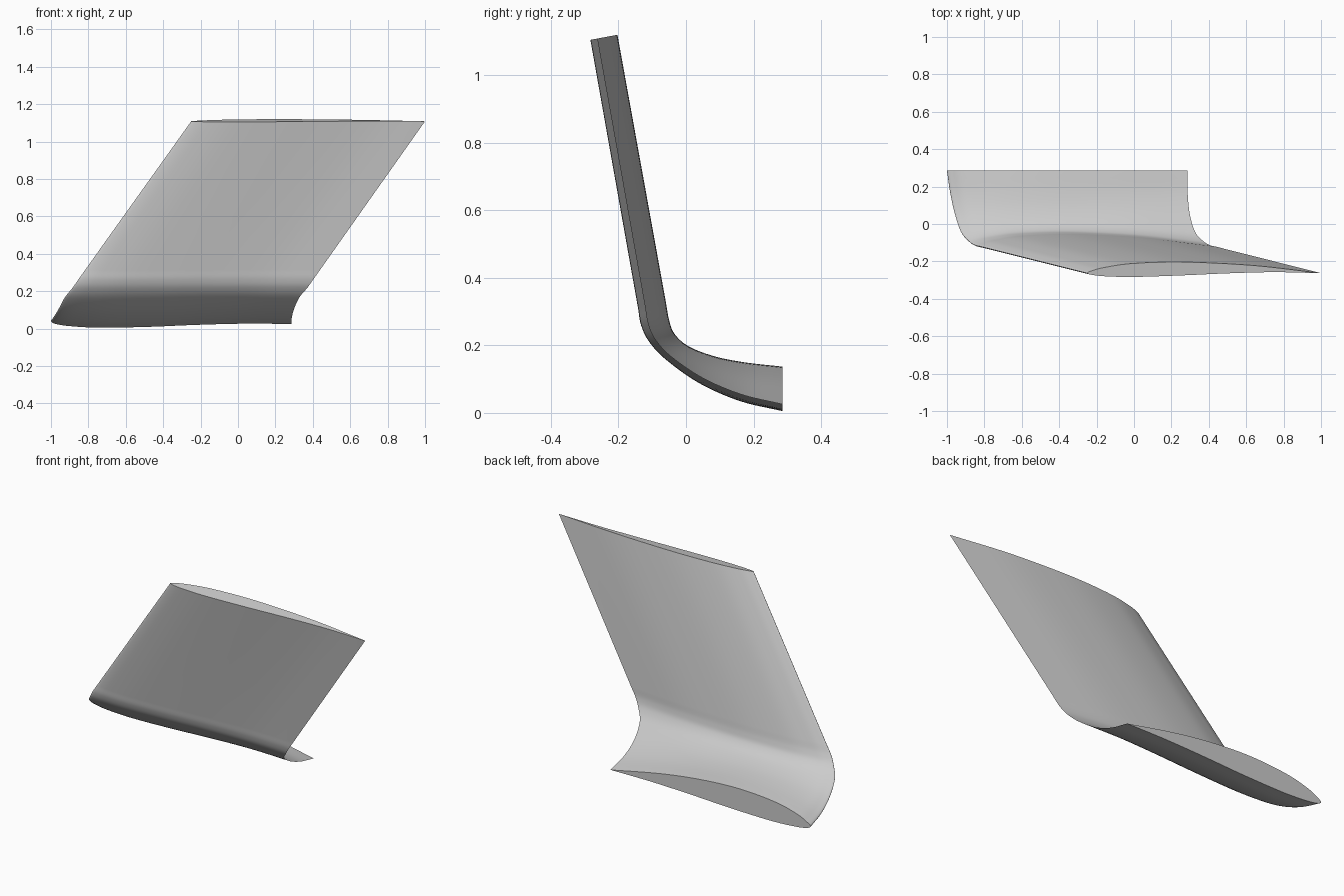
import bpy, bmesh, math
from mathutils import Vector

cube = bpy.data.objects.get("Cube")
if cube:
    bpy.data.objects.remove(cube)


def smooth_path(points, steps):
    """Catmull-Rom curve through points of any dimension."""
    pts = [Vector(p) for p in points]
    pts = [2 * pts[0] - pts[1]] + pts + [2 * pts[-1] - pts[-2]]
    out = []
    for i in range(1, len(pts) - 2):
        a, b, c, d = pts[i - 1:i + 3]
        for k in range(steps):
            t = k / steps
            out.append(0.5 * (2 * b + (c - a) * t + (2 * a - 5 * b + 4 * c - d) * t ** 2
                              + (3 * b - a - 3 * c + d) * t ** 3))
    return out + [pts[-2]]


# Aerofoil loop: chord fraction, thickness fraction at the root, same at the tip
aerofoil = [(1, .16, .25), (.75, .64, .71), (.55, .9, .92), (.36, 1, 1), (.18, .89, .88),
            (.07, .65, .62), (.02, .43, .41), (0, .28, .26), (.02, .16, .14), (.08, .07, .04),
            (.2, .01, 0), (.4, .04, .1), (.6, .12, .24), (.8, .17, .32), (1, .16, .25)]
section = smooth_path(aerofoil, 6)[:-1]

# Span stations: outer skin y z, inner skin y z, leading x, trailing x, tip blend
bend_end = (-.133, .26, -.05, .275, -.853, .403, 1)
tip = (-.283, 1.105, -.203, 1.12, -.25, 1, 1)
blade_start = tuple(Vector(bend_end).lerp(Vector(tip), .06))
stations = [(.286, .004, .286, .137, -1, .285, 0),
            (.16, .034, .172, .15, -.982, .287, .25),
            (.04, .087, .083, .168, -.957, .299, .5),
            (-.06, .158, .008, .197, -.925, .328, .75),
            (-.11, .212, -.034, .234, -.885, .37, .95),
            bend_end, blade_start]
span = smooth_path(stations, 6) + [Vector(tip)]

# Loft the sections along the span
bm = bmesh.new()
rings = []
for oy, oz, iy, iz, lead, trail, blend in span:
    ring = []
    for chord, root_h, tip_h in section:
        h = root_h + (tip_h - root_h) * blend
        ring.append(bm.verts.new((lead + (trail - lead) * chord,
                                  oy + (iy - oy) * h, oz + (iz - oz) * h)))
    rings.append(ring)
n = len(section)
for low, high in zip(rings, rings[1:]):
    for i in range(n):
        j = (i + 1) % n
        bm.faces.new((low[i], low[j], high[j], high[i]))
bm.faces.new(rings[0])
bm.faces.new(rings[-1])
bmesh.ops.recalc_face_normals(bm, faces=bm.faces)

mesh = bpy.data.meshes.new("winglet")
bm.to_mesh(mesh)
bm.free()
winglet = bpy.data.objects.new("winglet", mesh)
bpy.context.collection.objects.link(winglet)

# Plain light grey skin
grey = bpy.data.materials.new("light grey")
grey.use_nodes = True
colour = (.6, .6, .6, 1)
grey.diffuse_color = colour
grey.node_tree.nodes["Principled BSDF"].inputs["Base Color"].default_value = colour
mesh.materials.append(grey)

bpy.ops.object.select_all(action='DESELECT')
winglet.select_set(True)
bpy.context.view_layer.objects.active = winglet
bpy.ops.object.shade_smooth_by_angle(angle=math.radians(35))
